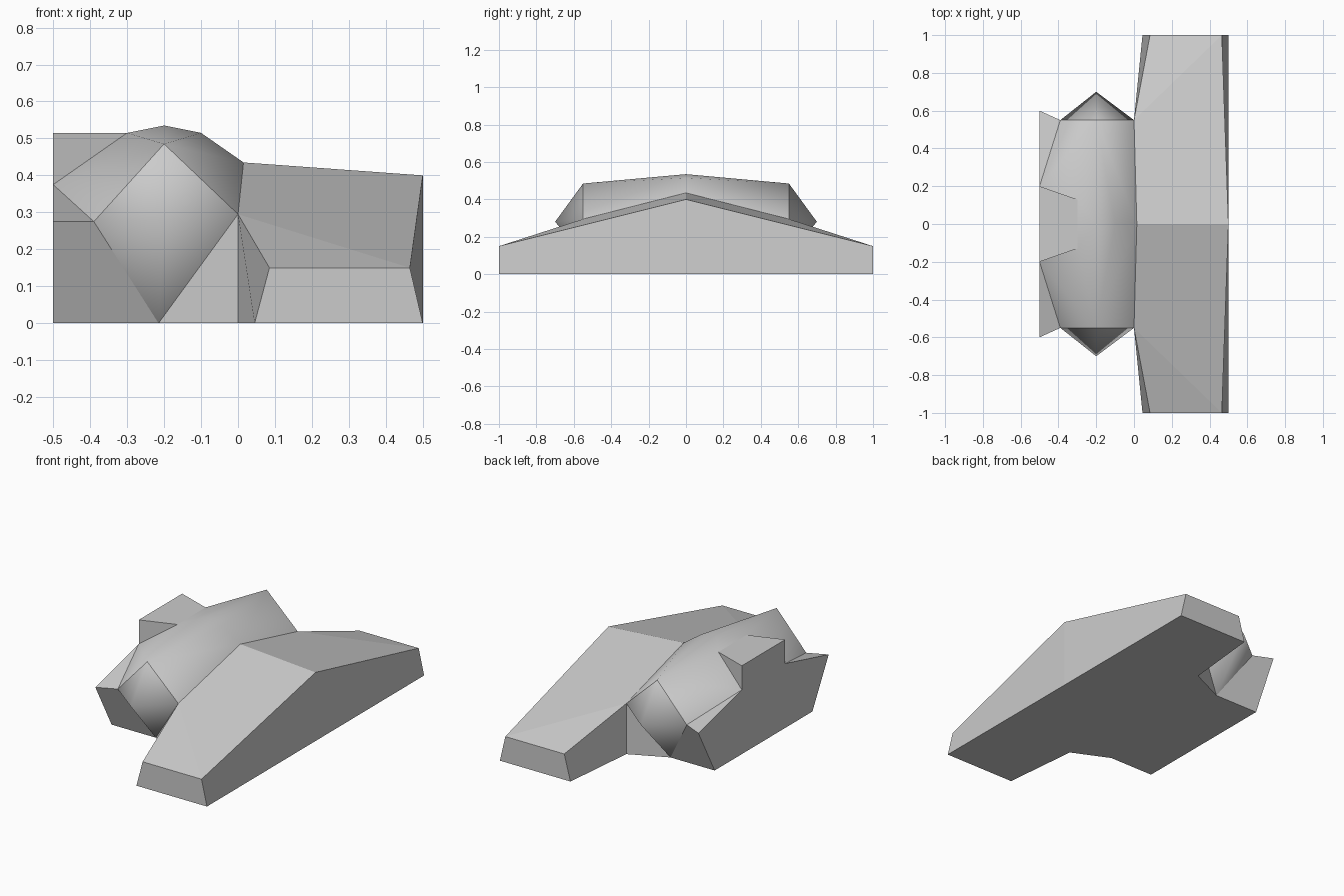
import bpy
import bmesh
from mathutils import Vector

cube = bpy.data.objects.get("Cube")
if cube:
    bpy.data.objects.remove(cube, do_unlink=True)

# One plain grey
grey = bpy.data.materials.new("plain_grey")
grey.use_nodes = True
colour = (0.6, 0.6, 0.6, 1)
grey.diffuse_color = colour
grey.node_tree.nodes["Principled BSDF"].inputs["Base Color"].default_value = colour

# Corner points of one half; the other half is mirrored across y
P = dict(
    # wing
    inner_top=(0, -.55, .295), inner_base=(0, -.55, 0),
    tip_in_base=(.045, -1, 0), tip_in_top=(.085, -1, .15),
    tip_out_top=(.465, -1, .15), tip_out_base=(.5, -1, 0),
    ridge_in=(.015, 0, .435), ridge_out=(.5, 0, .4),
    mid_in_base=(0, 0, 0), mid_out_base=(.5, 0, 0),
    # hull
    top=(-.2, -.55, .485), outer=(-.39, -.55, .275), low=(-.215, -.45, 0),
    nose=(-.2, -.7, .28), crown=(-.2, 0, .535), shoulder=(-.1, 0, .515),
    # tail
    notch=(-.3, -.13, .515), notch_mid=(-.3, 0, .515),
    corner=(-.5, -.2, .515), corner_mid=(-.5, 0, .515),
    step=(-.5, -.2, .375), fin=(-.5, -.6, .275),
    base=(-.5, -.45, 0), mid_base=(-.5, 0, 0),
)


def build(name, core, faces, smooth=False):
    """Make half a part from named corners, face it away from core, mirror it."""
    bm = bmesh.new()
    verts = {}
    for face in faces:
        names = face.split()
        for n in names:
            if n not in verts:
                verts[n] = bm.verts.new(P[n])
        f = bm.faces.new([verts[n] for n in names])
        f.normal_update()
        f.smooth = smooth
        if f.normal.dot(f.calc_center_median() - Vector(core)) < 0:
            f.normal_flip()
    mesh = bpy.data.meshes.new(name)
    bm.to_mesh(mesh)
    bm.free()
    mesh.materials.append(grey)
    obj = bpy.data.objects.new(name, mesh)
    bpy.context.collection.objects.link(obj)
    mirror = obj.modifiers.new("mirror", 'MIRROR')
    mirror.use_axis = (False, True, False)
    mirror.use_clip = True
    return obj


wing_core = (.25, 0, .1)
hull_core = (-.2, 0, .2)

# Long tapered wing
build("wing", wing_core, [
    "inner_top ridge_in ridge_out tip_out_top",
    "inner_top tip_out_top tip_in_top",
    "inner_top tip_in_top tip_in_base inner_base",
    "tip_in_top tip_out_top tip_out_base tip_in_base",
    "tip_out_top ridge_out mid_out_base tip_out_base",
    "inner_base tip_in_base tip_out_base mid_out_base mid_in_base",
])

# Rounded upper shell
build("hull_shell", hull_core, [
    "top inner_top ridge_in shoulder",
    "top shoulder crown",
    "top crown notch",
    "crown notch_mid notch",
    "top notch step",
    "top step outer",
], smooth=True)

# Pointed caps on both ends of the shell
build("end_caps", hull_core, [
    "top inner_top nose", "inner_top low nose",
    "low outer nose", "outer top nose",
], smooth=True)

# Stepped tail block and underside
build("tail_block", hull_core, [
    "notch corner corner_mid notch_mid",
    "notch corner step",
    "step fin outer",
    "fin base low outer",
    "fin step corner corner_mid mid_base base",
    "inner_top low inner_base",
    "base low inner_base mid_in_base mid_base",
])
